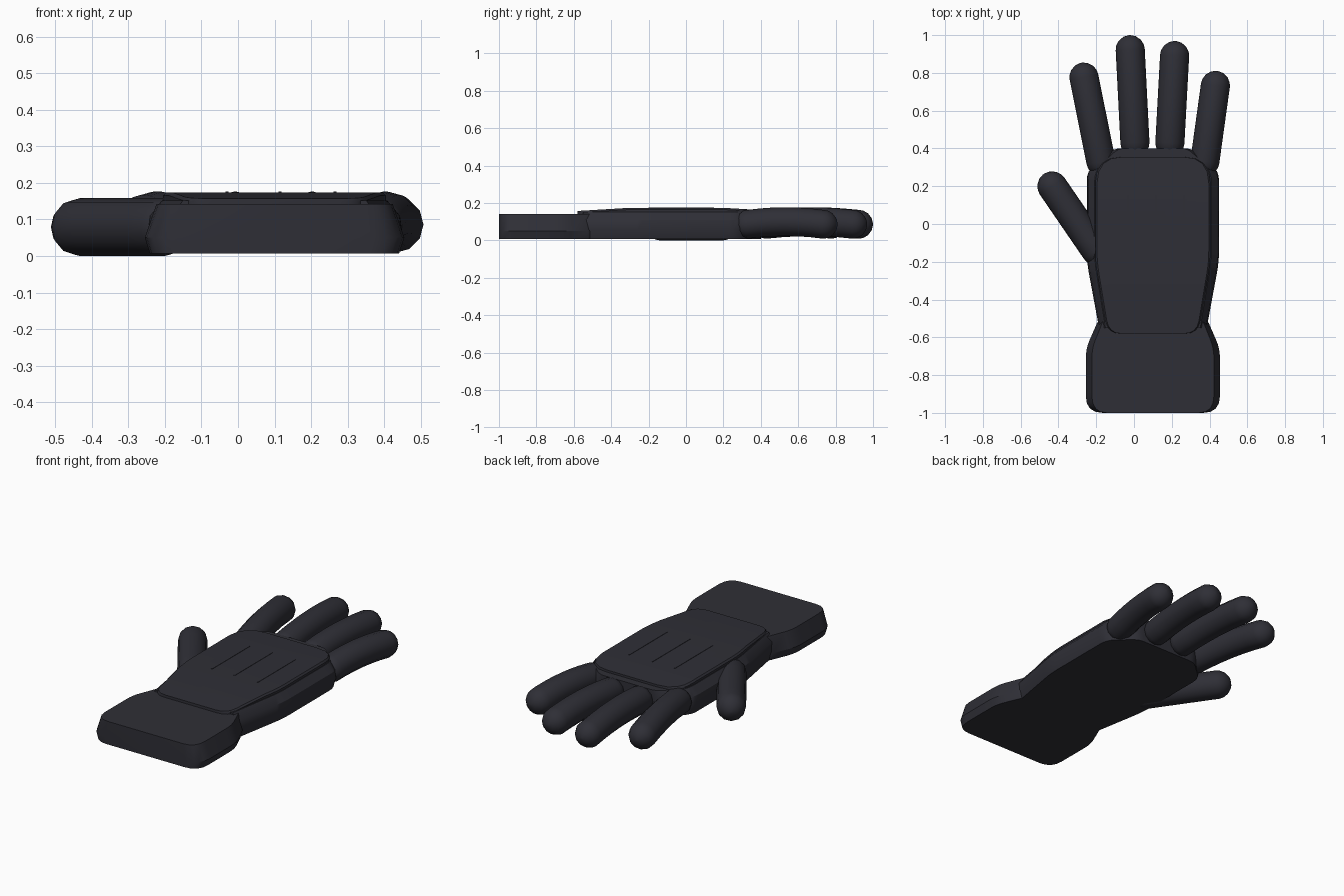
import bpy, bmesh, math
from mathutils import Vector

cube = bpy.data.objects.get("Cube")
if cube:
    bpy.data.objects.remove(cube, do_unlink=True)

fabric = bpy.data.materials.new("charcoal_fabric")
fabric.use_nodes = True
COLOUR = (0.028, 0.028, 0.037, 1)
fabric.diffuse_color = COLOUR
fabric.node_tree.nodes["Principled BSDF"].inputs["Base Color"].default_value = COLOUR

MID_X = 0.1  # centre line of hand and cuff


def finish(name, bm, angle=30):
    bmesh.ops.recalc_face_normals(bm, faces=bm.faces)
    mesh = bpy.data.meshes.new(name)
    bm.to_mesh(mesh)
    bm.free()
    mesh.materials.append(fabric)
    obj = bpy.data.objects.new(name, mesh)
    bpy.context.collection.objects.link(obj)
    bpy.ops.object.select_all(action='DESELECT')
    obj.select_set(True)
    bpy.context.view_layer.objects.active = obj
    bpy.ops.object.shade_smooth_by_angle(angle=math.radians(angle))
    return obj


def rounded(corners):
    """Outline through (x, y, radius) corners, each cut by a small curve."""
    pts = []
    for i, (x, y, r) in enumerate(corners):
        p = Vector((x, y))
        if r == 0:
            pts.append(p)
            continue
        a = p + (Vector(corners[i - 1][:2]) - p).normalized() * r
        b = p + (Vector(corners[(i + 1) % len(corners)][:2]) - p).normalized() * r
        for k in range(5):
            t = k / 4
            pts.append(a * (1 - t) ** 2 + p * 2 * t * (1 - t) + b * t * t)
    return pts


def skin(bm, rings):
    """Join equal rings of points with quads and cap both ends."""
    rings = [[bm.verts.new(p) for p in ring] for ring in rings]
    n = len(rings[0])
    for low, high in zip(rings, rings[1:]):
        for i in range(n):
            j = (i + 1) % n
            bm.faces.new((low[i], low[j], high[j], high[i]))
    bm.faces.new(rings[0][::-1])
    bm.faces.new(rings[-1])


def slab(corners, layers):
    """Outline stacked at each (height, width factor)."""
    bm = bmesh.new()
    outline = rounded(corners)
    skin(bm, [[(MID_X + (p.x - MID_X) * s, p.y, z) for p in outline]
              for z, s in layers])
    return bm


def digit(name, base, tip, radius, height, arch, sides=12):
    """Round-ended tube from base to tip, arching upwards midway."""
    base, tip = Vector((*base, height)), Vector((*tip, height))
    axis = (tip - base).normalized()
    side = axis.cross(Vector((0, 0, 1)))
    # spine stations: (position along the tube, radius)
    length = (tip - base).length
    caps = [math.radians(a) for a in (4, 25, 50, 72)]
    stations = [(-radius * math.cos(a), radius * math.sin(a)) for a in caps]
    stations += [(length * k / 6, radius) for k in range(7)]
    stations += [(length + radius * math.cos(a), radius * math.sin(a)) for a in caps[::-1]]
    rings = []
    for d, r in stations:
        t = min(max(d / length, 0), 1)
        centre = base + axis * d + Vector((0, 0, arch * 4 * t * (1 - t)))
        rings.append([centre + side * r * math.cos(k * math.tau / sides)
                      + Vector((0, 0, r * math.sin(k * math.tau / sides)))
                      for k in range(sides)])
    bm = bmesh.new()
    skin(bm, rings)
    return finish(name, bm, 40)


# Cuff
finish("cuff", slab(
    [(-0.255, -1, 0.09), (0.455, -1, 0.09), (0.455, -0.66, 0.05),
     (0.385, -0.5, 0.03), (-0.185, -0.5, 0.03), (-0.255, -0.66, 0.05)],
    [(0.007, 0.96), (0.05, 1), (0.142, 0.91)]))

# Hand body
finish("palm", slab(
    [(-0.185, -0.55, 0), (0.385, -0.55, 0), (0.45, -0.2, 0.06), (0.45, 0.28, 0.05),
     (0.31, 0.4, 0.04), (-0.11, 0.4, 0.04), (-0.25, 0.28, 0.05), (-0.25, -0.2, 0.06)],
    [(0.007, 0.95), (0.06, 1), (0.11, 0.98), (0.152, 0.88)]))

# Raised back panel, dipping towards the cuff and the knuckles
bm = slab(
    [(-0.14, -0.58, 0.07), (0.34, -0.58, 0.07), (0.405, -0.2, 0.06), (0.405, 0.355, 0.14),
     (-0.205, 0.355, 0.14), (-0.205, -0.2, 0.06)],
    [(0.12, 1), (0.165, 1), (0.174, 0.97)])
for y in (-0.3, 0.2):
    bmesh.ops.bisect_plane(bm, geom=bm.verts[:] + bm.edges[:] + bm.faces[:],
                           plane_co=(0, y, 0), plane_no=(0, 1, 0))
for v in bm.verts:
    if v.co.z > 0.16:
        v.co.z -= 0.06 * max(-0.3 - v.co.y, 0) + 0.06 * max(v.co.y - 0.2, 0)
finish("back_panel", bm)

# Three stitched seams on the panel
for name, x in (("inner", -0.03), ("middle", 0.115), ("outer", 0.265)):
    bm = bmesh.new()
    bmesh.ops.create_cube(bm, size=1)
    bmesh.ops.scale(bm, verts=bm.verts, vec=(0.008, 0.35, 0.004))
    bmesh.ops.translate(bm, verts=bm.verts, vec=(x, -0.025, 0.174))
    finish(name + "_seam", bm)

# Fingers and thumb
digit("index_finger", (-0.175, 0.33), (-0.265, 0.778), 0.077, 0.086, 0.014)
digit("middle_finger", (0.005, 0.43), (-0.02, 0.923), 0.077, 0.086, 0.014)
digit("ring_finger", (0.19, 0.43), (0.215, 0.892), 0.077, 0.086, 0.014)
digit("little_finger", (0.375, 0.33), (0.431, 0.734), 0.077, 0.086, 0.014)
digit("thumb", (-0.2, -0.14), (-0.433, 0.2), 0.079, 0.079, 0)
